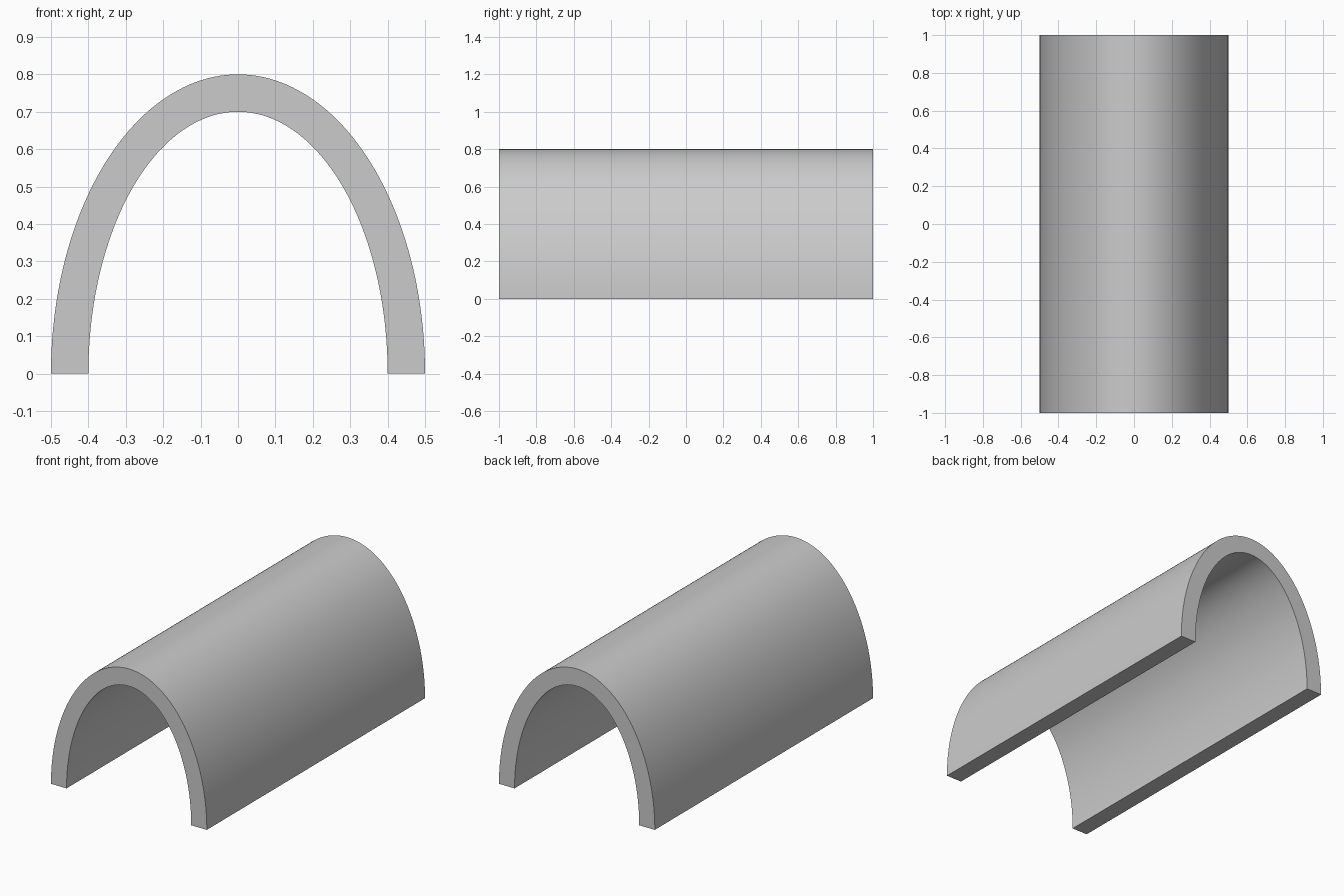
import bpy, bmesh, math

if "Cube" in bpy.data.objects:
    bpy.data.objects.remove(bpy.data.objects["Cube"])

SEGMENTS = 96
HALF_LENGTH = 1.0


def half_ellipse(bm, rx, rz, y):
    """Row of vertices along an upper half ellipse, from +x to -x."""
    angles = [math.pi * i / SEGMENTS for i in range(SEGMENTS + 1)]
    return [bm.verts.new((rx * math.cos(a), y, rz * math.sin(a))) for a in angles]


bm = bmesh.new()

# Outer and inner arch outlines at the front and back ends
outer_front = half_ellipse(bm, 0.5, 0.8, -HALF_LENGTH)
outer_back = half_ellipse(bm, 0.5, 0.8, HALF_LENGTH)
inner_back = half_ellipse(bm, 0.4, 0.7, HALF_LENGTH)
inner_front = half_ellipse(bm, 0.4, 0.7, -HALF_LENGTH)
loops = [outer_front, outer_back, inner_back, inner_front]

# Outer skin, back rim, inner skin and front rim
for k in range(4):
    a, b = loops[k], loops[(k + 1) % 4]
    for i in range(SEGMENTS):
        bm.faces.new((a[i], b[i], b[i + 1], a[i + 1]))

# Flat feet
for end in (0, SEGMENTS):
    bm.faces.new([loop[end] for loop in loops])

bmesh.ops.recalc_face_normals(bm, faces=bm.faces[:])
mesh = bpy.data.meshes.new("arched_vault")
bm.to_mesh(mesh)
bm.free()

# Smooth curved skins with sharp rims
vault = bpy.data.objects.new("arched_vault", mesh)
bpy.context.collection.objects.link(vault)
bpy.context.view_layer.objects.active = vault
vault.select_set(True)
bpy.ops.object.shade_smooth_by_angle(angle=math.radians(30))
